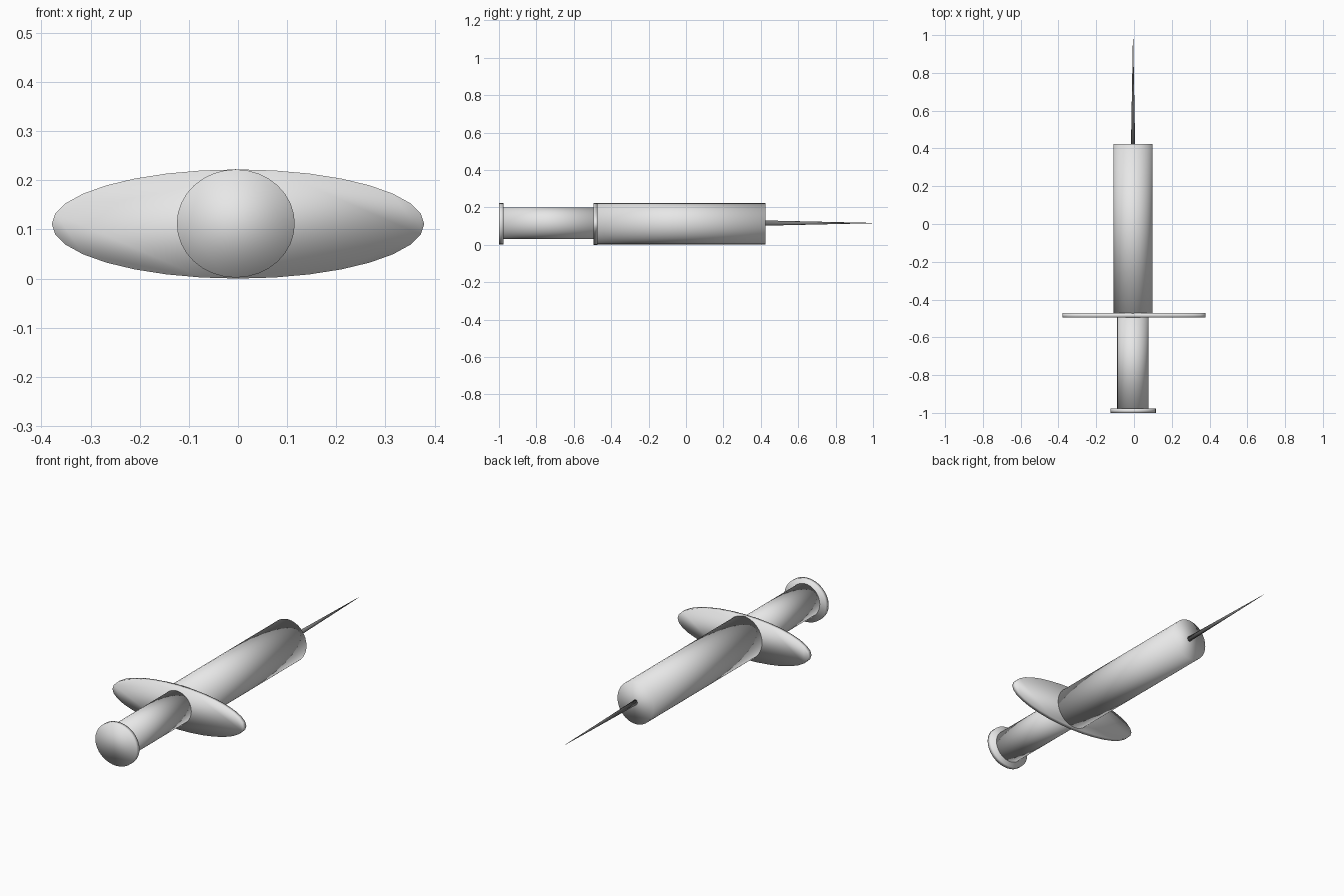
import bpy, bmesh
from math import radians
from mathutils import Matrix

if "Cube" in bpy.data.objects:
    bpy.data.objects.remove(bpy.data.objects["Cube"])


def material(name, v):
    m = bpy.data.materials.new(name)
    m.diffuse_color = (v, v, v, 1)
    m.use_nodes = True
    m.node_tree.nodes["Principled BSDF"].inputs["Base Color"].default_value = m.diffuse_color
    return m


light_grey = material("light_grey", 0.8)
dark_steel = material("dark_steel", 0.2)


def tube(name, x, z, y0, y1, rx, rz, mat=light_grey, tip=1.0, sides=32):
    """Closed elliptical cylinder (or cone) lying along y, from y0 to y1."""
    bm = bmesh.new()
    bmesh.ops.create_cone(bm, cap_ends=True, segments=sides,
                          radius1=1, radius2=tip, depth=1)
    # local +z becomes +y
    bm.transform(Matrix.Translation((x, (y0 + y1) / 2, z))
                 @ Matrix.Diagonal((rx, y1 - y0, rz, 1))
                 @ Matrix.Rotation(radians(-90), 4, 'X'))
    bmesh.ops.recalc_face_normals(bm, faces=bm.faces)
    for f in bm.faces:
        f.smooth = True   # fully smooth, so end discs shade like soft domes
    me = bpy.data.meshes.new(name)
    bm.to_mesh(me)
    bm.free()
    me.materials.append(mat)
    ob = bpy.data.objects.new(name, me)
    bpy.context.collection.objects.link(ob)
    return ob


# Main body and needle
tube("barrel", -0.005, 0.1125, -0.475, 0.424, 0.104, 0.11)
tube("needle", -0.005, 0.116, 0.42, 1.0, 0.011, 0.014,
     mat=dark_steel, tip=0.06, sides=16)
# Finger flange
tube("finger_flange", 0.0, 0.111, -0.495, -0.472, 0.379, 0.111)
# Plunger rod and thumb rest
tube("plunger_rod", -0.006, 0.115, -0.98, -0.48, 0.083, 0.085)
tube("thumb_rest", -0.0045, 0.112, -1.0, -0.977, 0.12, 0.11)
